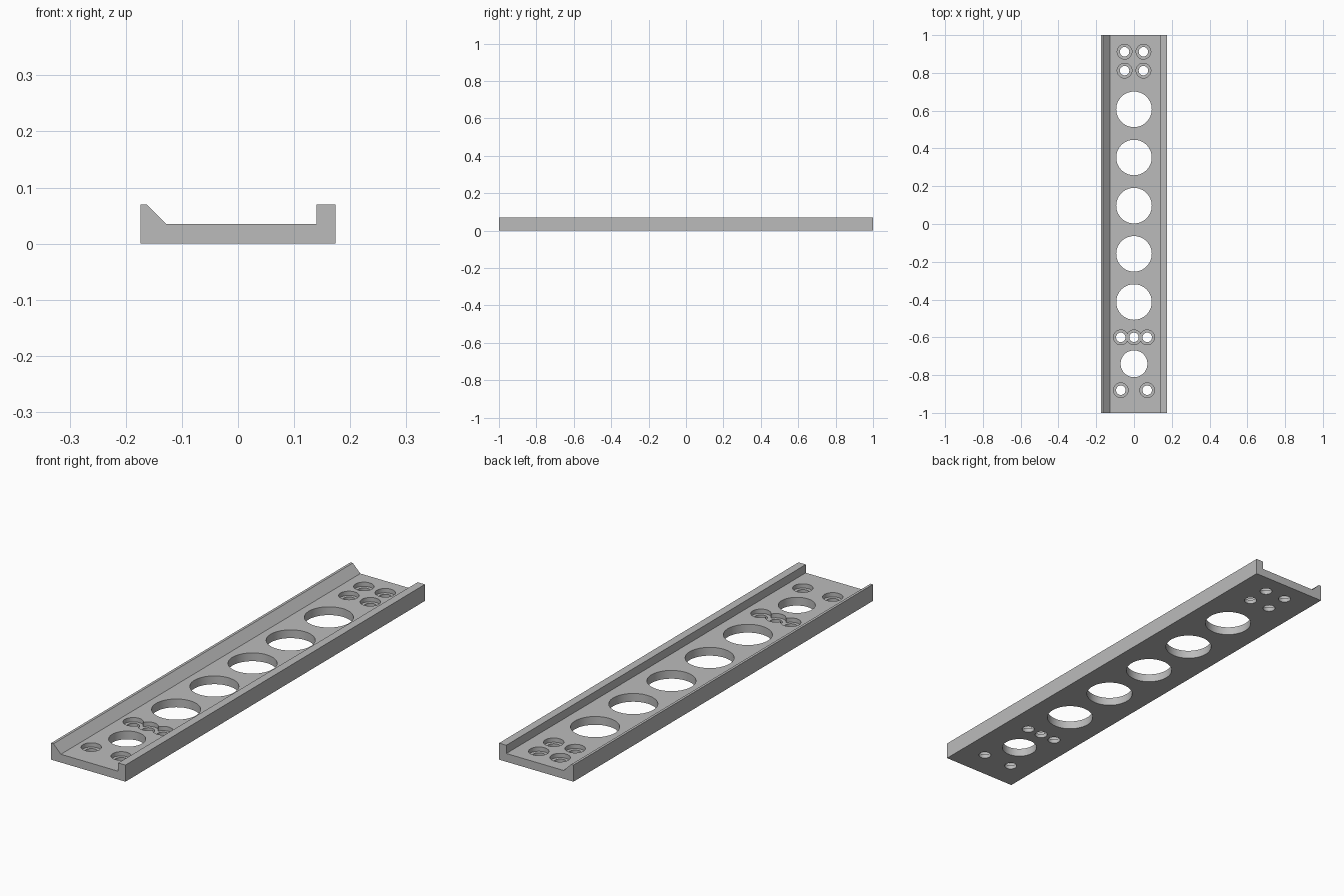
import bpy
import bmesh
import math

cube = bpy.data.objects.get("Cube")
if cube:
    bpy.data.objects.remove(cube, do_unlink=True)

LENGTH = 2.0
FLOOR = 0.035       # thickness of the plate between the rails
SEAT = 0.017        # height of the counterbore floor

# Material
grey = bpy.data.materials.new("plain grey")
grey.use_nodes = True
colour = (0.5, 0.5, 0.5, 1)
grey.diffuse_color = colour
grey.node_tree.nodes["Principled BSDF"].inputs["Base Color"].default_value = colour

# Rail: one profile extruded along y, sloped lip on one side, square lip on the other
profile = [(-0.174, 0), (0.174, 0), (0.174, 0.07), (0.14, 0.07),
           (0.14, FLOOR), (-0.128, FLOOR), (-0.163, 0.07), (-0.174, 0.07)]
bm = bmesh.new()
face = bm.faces.new([bm.verts.new((x, -LENGTH / 2, z)) for x, z in profile])
swept = bmesh.ops.extrude_face_region(bm, geom=[face])
bmesh.ops.translate(bm, vec=(0, LENGTH, 0),
                    verts=[v for v in swept["geom"] if isinstance(v, bmesh.types.BMVert)])
bmesh.ops.recalc_face_normals(bm, faces=bm.faces)
mesh = bpy.data.meshes.new("mounting_rail")
bm.to_mesh(mesh)
bm.free()
mesh.materials.append(grey)
rail = bpy.data.objects.new("mounting_rail", mesh)
bpy.context.collection.objects.link(rail)


def drill(x, y, radius, bottom=-0.05, sides=64):
    """Cut a round hole down to the given height."""
    top = 0.15
    bpy.ops.mesh.primitive_cylinder_add(vertices=sides, radius=radius, depth=top - bottom,
                                        location=(x, y, (top + bottom) / 2))
    cutter = bpy.context.object
    cutter.name = "hole_cutter"
    cutter.hide_render = True
    cut = rail.modifiers.new("hole", 'BOOLEAN')
    cut.operation = 'DIFFERENCE'
    cut.solver = 'EXACT'
    cut.object = cutter
    bpy.context.view_layer.objects.active = rail
    bpy.ops.object.modifier_apply(modifier=cut.name)
    bpy.data.objects.remove(cutter, do_unlink=True)


# Row of large lightening holes and one smaller hole
for i in range(5):
    drill(0, 0.607 - 0.255 * i, 0.094)
drill(0, -0.74, 0.071)

# Counterbored screw holes
screws = [(x, y) for y in (0.912, 0.812) for x in (-0.05, 0.05)]
screws += [(x, -0.6) for x in (-0.07, 0, 0.07)]
screws += [(x, -0.88) for x in (-0.07, 0.07)]
for x, y in screws:
    drill(x, y, 0.039, SEAT, 48)
for x, y in screws:
    drill(x, y, 0.025, sides=48)

# Smooth hole walls, sharp edges elsewhere
bpy.ops.object.select_all(action='DESELECT')
rail.select_set(True)
bpy.context.view_layer.objects.active = rail
bpy.ops.object.shade_smooth_by_angle(angle=math.radians(30))
